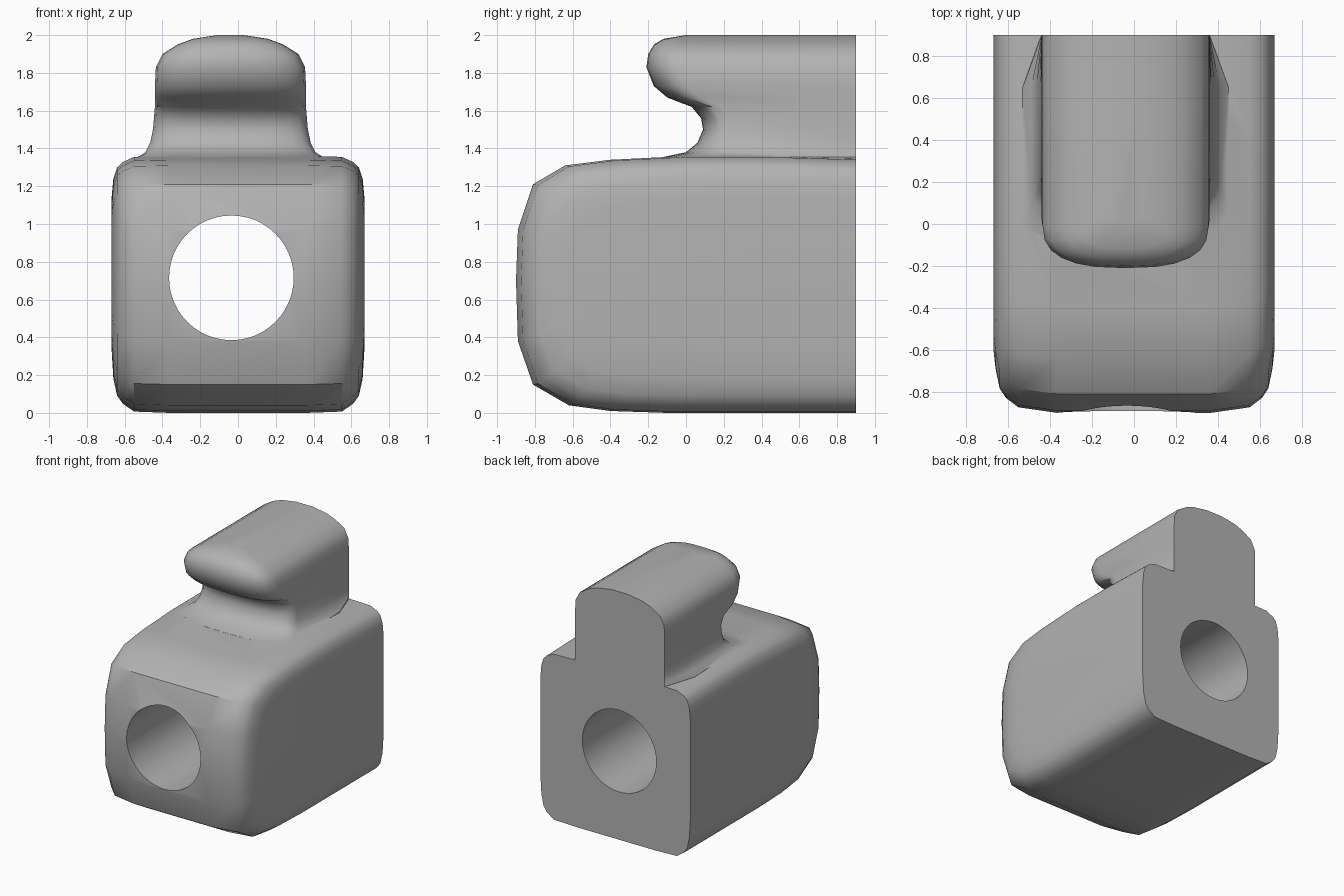
import bpy
import bmesh
import math

cube = bpy.data.objects.get("Cube")
if cube:
    bpy.data.objects.remove(cube, do_unlink=True)

BACK = 0.9       # flat rear plane
MID_Z = 0.7      # height the side bulge is centred on
OFFSET_X = -0.04  # sideways shift of the upper tab and bore

grey = bpy.data.materials.new("plain grey")
grey.use_nodes = True
colour = (0.45, 0.45, 0.45, 1)
grey.diffuse_color = colour
grey.node_tree.nodes["Principled BSDF"].inputs["Base Color"].default_value = colour


def loft(name, rings):
    """Skin a list of equal-length closed rings and cap both ends."""
    bm = bmesh.new()
    loops = [[bm.verts.new(p) for p in ring] for ring in rings]
    n = len(loops[0])
    for a, b in zip(loops, loops[1:]):
        for i in range(n):
            j = (i + 1) % n
            bm.faces.new((a[i], a[j], b[j], b[i]))
    bm.faces.new(loops[0])
    bm.faces.new(loops[-1])
    bmesh.ops.recalc_face_normals(bm, faces=bm.faces)
    mesh = bpy.data.meshes.new(name)
    bm.to_mesh(mesh)
    bm.free()
    mesh.materials.append(grey)
    obj = bpy.data.objects.new(name, mesh)
    bpy.context.collection.objects.link(obj)
    return obj


# Main block: side profile (y, z) lofted across x, shrinking towards each side
profile = [(BACK, 0), (0.3, 0), (-0.1, 0), (-0.4, 0.01), (-0.62, 0.04),
           (-0.81, 0.15), (-0.89, 0.38), (-0.9, 0.7), (-0.89, 0.97),
           (-0.81, 1.21), (-0.64, 1.31), (-0.4, 1.34), (0, 1.36),
           (0.4, 1.36), (BACK, 1.345), (BACK, 0.7)]
# (x, height scale, length scale)
steps = [(0.36, 1, 1), (0.55, 0.99, 0.985), (0.61, 0.93, 0.96),
         (0.64, 0.87, 0.935), (0.66, 0.74, 0.88), (0.67, 0.5, 0.83)]


def block_ring(x, kz, ky):
    ring = []
    for y, z in profile:
        k = kz if z < MID_Z else 1 - (1 - kz) * 0.7
        ring.append((x, BACK - (BACK - y) * ky, MID_Z + (z - MID_Z) * k))
    return ring


left = [block_ring(*s) for s in steps]
right = [block_ring(-x, kz, ky) for x, kz, ky in reversed(steps)]
block = loft("bored_block", right + left)

# Upper tab: plan outlines stacked in z as (z, half width, front y, nose depth)
levels = [(1.28, 0.50, -0.12, 0.20), (1.355, 0.49, -0.12, 0.20),
          (1.38, 0.45, 0.0, 0.18), (1.43, 0.425, 0.06, 0.15),
          (1.5, 0.41, 0.09, 0.13), (1.56, 0.405, 0.08, 0.14),
          (1.62, 0.40, 0.03, 0.16), (1.67, 0.40, -0.10, 0.18),
          (1.73, 0.40, -0.17, 0.19), (1.83, 0.395, -0.21, 0.2),
          (1.9, 0.36, -0.20, 0.18), (1.95, 0.28, -0.17, 0.15),
          (1.98, 0.2, -0.12, 0.1), (2.0, 0.07, 0.0, 0.06)]


def tab_ring(z, w, front, depth):
    ring = [(OFFSET_X + min(w, 0.40), BACK, z), (OFFSET_X + w, 0.65, z)]
    count = 12
    for i in range(count + 1):
        a = math.pi * i / count
        c, s = math.cos(a), math.sin(a)
        x = math.copysign(abs(c) ** 0.75, c) * w
        ring.append((OFFSET_X + x, front + depth * (1 - s ** 0.8 if s > 1e-6 else 1), z))
    ring += [(OFFSET_X - w, 0.65, z), (OFFSET_X - min(w, 0.40), BACK, z)]
    return ring


tab = loft("upper_tab", [tab_ring(*level) for level in levels])

# Round bore running front to back
bpy.ops.mesh.primitive_cylinder_add(vertices=48, radius=0.33, depth=3,
                                    location=(OFFSET_X + 0.005, 0, 0.715),
                                    rotation=(math.pi / 2, 0, 0))
bore = bpy.context.object
bore.name = "bore_cutter"
bore.hide_render = True
bore.data.materials.append(grey)

# Join the tab, drill the bore, then drop the helpers
bpy.ops.object.select_all(action="DESELECT")
bpy.context.view_layer.objects.active = block
block.select_set(True)
for helper, operation in ((tab, "UNION"), (bore, "DIFFERENCE")):
    mod = block.modifiers.new(operation.lower(), "BOOLEAN")
    mod.object = helper
    mod.operation = operation
    mod.solver = "EXACT"
    bpy.ops.object.modifier_apply(modifier=mod.name)
    bpy.data.objects.remove(helper, do_unlink=True)

bpy.ops.object.shade_smooth_by_angle(angle=math.radians(35))
